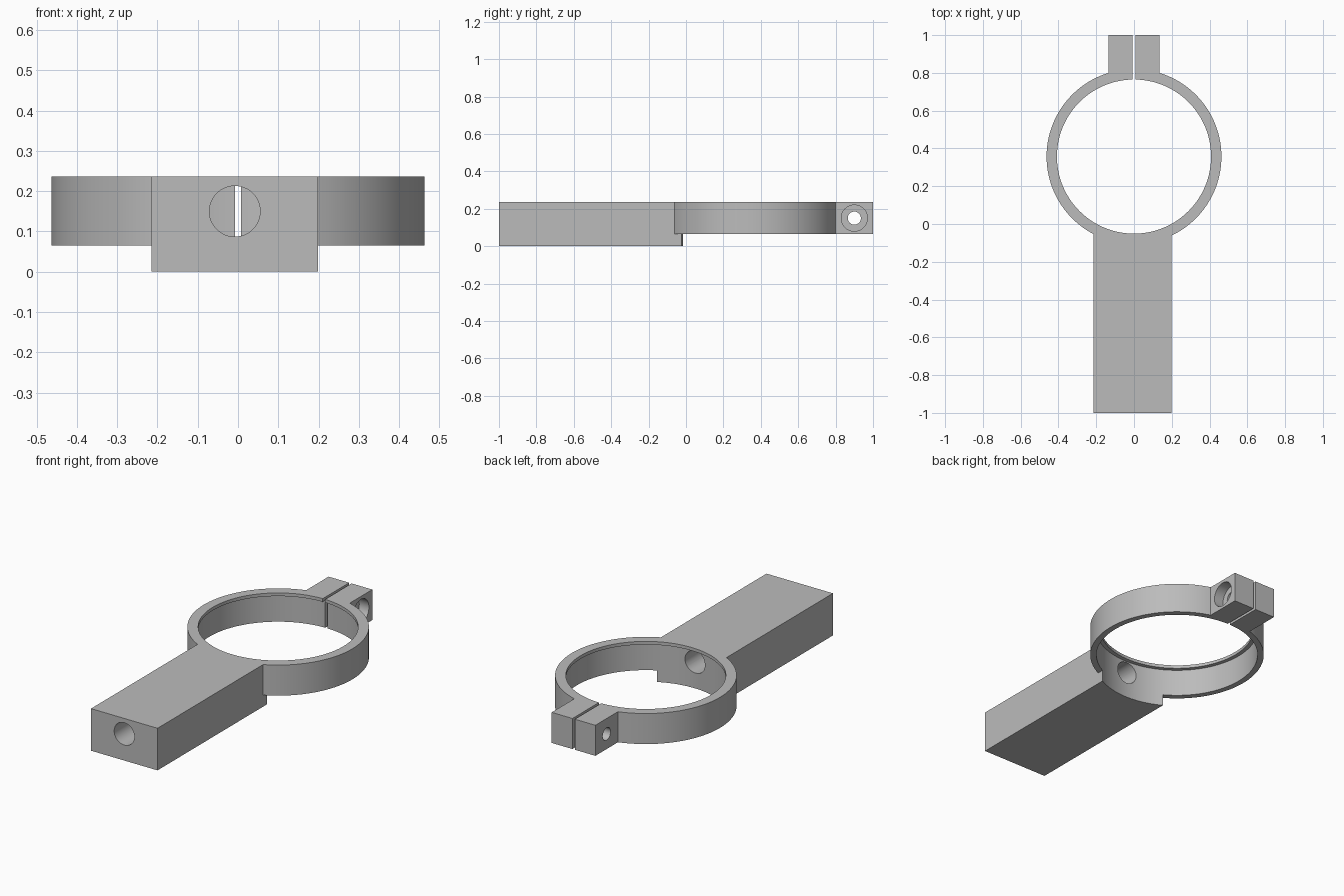
import bpy
from math import pi

cube = bpy.data.objects.get("Cube")
if cube:
    bpy.data.objects.remove(cube, do_unlink=True)

grey = bpy.data.materials.new("plain grey")
grey.use_nodes = True
colour = (0.5, 0.5, 0.5, 1)
grey.diffuse_color = colour
grey.node_tree.nodes["Principled BSDF"].inputs["Base Color"].default_value = colour

BOTTOM, TOP = 0.065, 0.237     # clamp height range
RING_Y = 0.357                 # ring centre
HOLE_Z = 0.15                  # height of both bolt axes
HANDLE_X = -0.008              # handle sits slightly off centre
LUG_Y = 0.9


def finish(obj, name):
    obj.name = name
    obj.data.materials.append(grey)
    return obj


def box(name, x, y, z):
    """Box from (low, high) ranges."""
    bpy.ops.mesh.primitive_cube_add(size=1, location=[sum(r) / 2 for r in (x, y, z)])
    obj = bpy.context.object
    obj.scale = [r[1] - r[0] for r in (x, y, z)]
    bpy.ops.object.transform_apply(location=True, rotation=True, scale=True)
    return finish(obj, name)


def rod(name, axis, span, centre, radius, sides=48):
    """Cylinder along an axis; centre gives the other two coordinates in order."""
    location = list(centre)
    location.insert("XYZ".index(axis), sum(span) / 2)
    rotation = {"X": (0, pi / 2, 0), "Y": (pi / 2, 0, 0), "Z": (0, 0, 0)}[axis]
    bpy.ops.mesh.primitive_cylinder_add(vertices=sides, radius=radius, depth=span[1] - span[0],
                                        location=location, rotation=rotation)
    bpy.ops.object.transform_apply(location=True, rotation=True, scale=True)
    return finish(bpy.context.object, name)


def combine(body, tool, operation):
    """Apply a boolean and remove the tool."""
    tool.hide_render = True
    mod = body.modifiers.new(tool.name, "BOOLEAN")
    mod.operation, mod.solver, mod.object = operation, "EXACT", tool
    bpy.ops.object.select_all(action="DESELECT")
    body.select_set(True)
    bpy.context.view_layer.objects.active = body
    bpy.ops.object.modifier_apply(modifier=mod.name)
    bpy.data.objects.remove(tool, do_unlink=True)


# Solid parts: ring disc, handle bar and clamping lug
clamp = rod("ring_clamp_with_handle", "Z", (BOTTOM, TOP), (0, RING_Y), 0.463, 128)
combine(clamp, box("handle", (HANDLE_X - 0.207, HANDLE_X + 0.207), (-1, 0.1), (0, TOP)), "UNION")
combine(clamp, box("lug", (-0.136, 0.136), (0.7, 1), (BOTTOM, TOP)), "UNION")

# Ring opening: narrow lip at the top, wider bore below
combine(clamp, rod("lip_opening", "Z", (-0.2, 0.4), (0, RING_Y), 0.408, 128), "DIFFERENCE")
combine(clamp, rod("bore", "Z", (-0.1, TOP - 0.018), (0, RING_Y), 0.43, 128), "DIFFERENCE")

# Slit through the lug and ring wall
combine(clamp, box("slit", (-0.008, 0.007), (0.6, 1.1), (-0.1, 0.4)), "DIFFERENCE")

# Long hole through the handle
combine(clamp, rod("handle_hole", "Y", (-1.1, 0.2), (HANDLE_X, HOLE_Z), 0.063), "DIFFERENCE")

# Lug bolt hole, round head recess and six-sided nut recess
for name, span, radius, sides in (("bolt_hole", (-0.3, 0.3), 0.035, 48),
                                  ("head_recess", (0.076, 0.3), 0.07, 48),
                                  ("nut_recess", (-0.3, -0.086), 0.08, 6)):
    tool = rod(name, "X", span, (LUG_Y, HOLE_Z), radius, sides)
    if sides == 6:
        # Put the nut corners at top and bottom
        low_z = min(v.co.z for v in tool.data.vertices)
        if HOLE_Z - low_z < radius * 0.95:
            for v in tool.data.vertices:
                dy, dz = v.co.y - LUG_Y, v.co.z - HOLE_Z
                v.co.y, v.co.z = LUG_Y + dz, HOLE_Z + dy
    combine(clamp, tool, "DIFFERENCE")

bpy.ops.object.shade_smooth_by_angle(angle=pi / 6)
